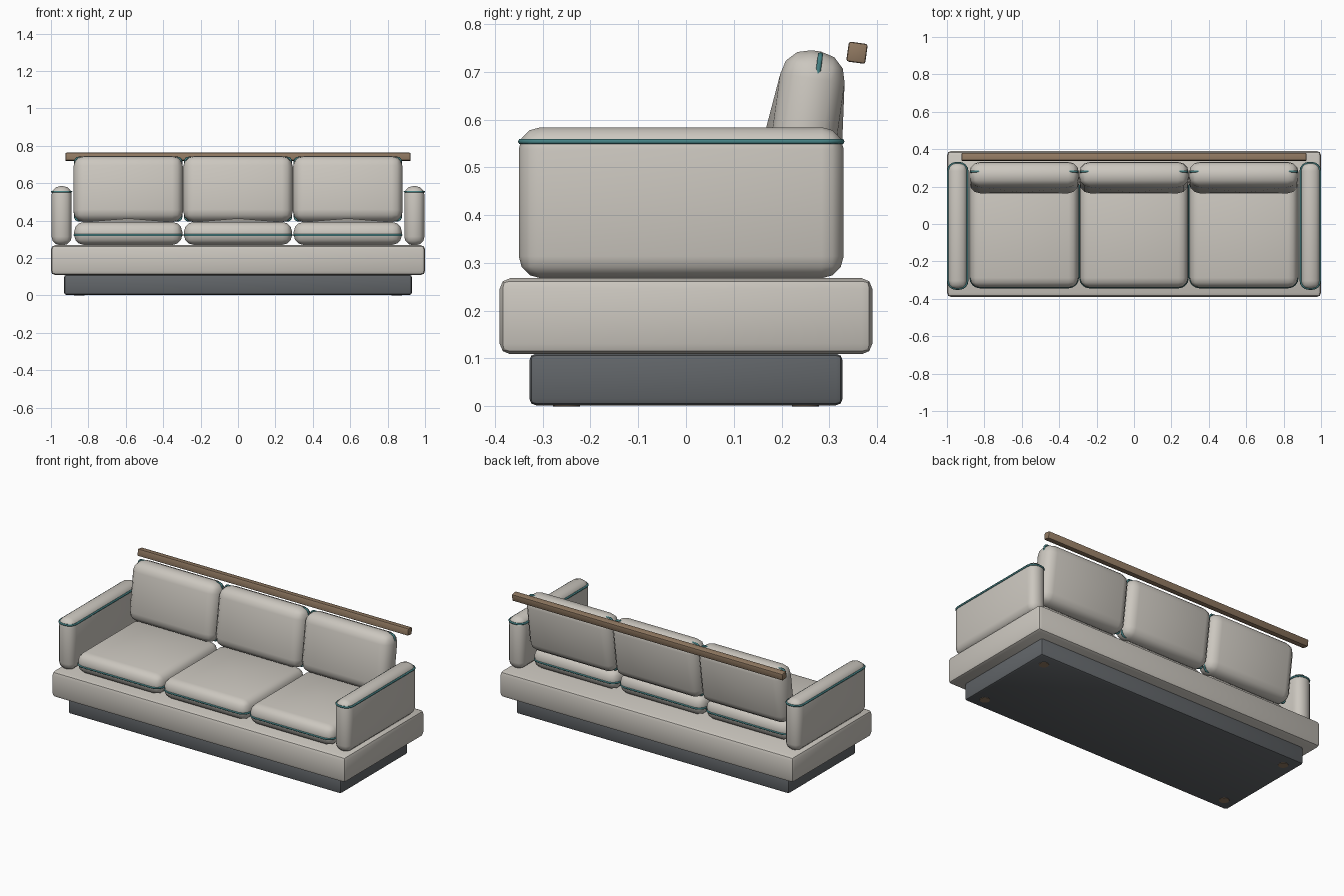
import bpy, bmesh, math
from mathutils import Matrix, Vector

if "Cube" in bpy.data.objects:
    bpy.data.objects.remove(bpy.data.objects["Cube"])


def material(name, rgb):
    m = bpy.data.materials.new(name)
    m.diffuse_color = (*rgb, 1)
    m.use_nodes = True
    m.node_tree.nodes["Principled BSDF"].inputs["Base Color"].default_value = m.diffuse_color
    return m


FABRIC = material("fabric", (0.60, 0.57, 0.52))
DARK = material("dark_base", (0.12, 0.13, 0.14))
TEAL = material("teal_piping", (0.06, 0.22, 0.23))
WOOD = material("wood", (0.28, 0.19, 0.12))


def finish(name, bm, mat, loc, tilt=0.0, angle=35):
    me = bpy.data.meshes.new(name)
    bm.to_mesh(me)
    bm.free()
    me.polygons.foreach_set("use_smooth", [True] * len(me.polygons))
    me.set_sharp_from_angle(angle=math.radians(angle))
    me.materials.append(mat)
    ob = bpy.data.objects.new(name, me)
    ob.location = loc
    ob.rotation_euler.x = tilt
    bpy.context.collection.objects.link(ob)
    return ob


def rounded_box(name, size, loc, bevel, seg, mat, tilt=0.0, crown=(0, 0), angle=35):
    """Bevelled box; crown raises the centre of the top and bottom faces."""
    bm = bmesh.new()
    bmesh.ops.create_cube(bm, size=1, matrix=Matrix.Diagonal((*size, 1)))
    bmesh.ops.bevel(bm, geom=bm.edges[:], offset=bevel, segments=seg,
                    profile=0.5, affect='EDGES')
    bm.normal_update()
    for sign, height in ((1, crown[0]), (-1, crown[1])):
        if height:
            big = max((f for f in bm.faces if f.normal.z * sign > 0.99),
                      key=lambda f: f.calc_area())
            v = bmesh.ops.poke(bm, faces=[big])["verts"][0]
            v.co.z += sign * height
    return finish(name, bm, mat, loc, tilt, angle)


def piping(name, hx, hy, corner, tube, loc, tilt=0.0):
    """Thin tube following a rounded rectangle in the local XY plane."""
    path = []
    for k, (sx, sy) in enumerate(((1, 1), (-1, 1), (-1, -1), (1, -1))):
        for i in range(5):
            a = math.pi / 2 * (k + i / 4)
            d = Vector((math.cos(a), math.sin(a), 0))
            c = Vector((sx * (hx - corner), sy * (hy - corner), 0))
            path.append((c + d * corner, d))
    bm = bmesh.new()
    sides = 6
    rings = []
    for p, d in path:
        ring = []
        for j in range(sides):
            t = 2 * math.pi * j / sides
            ring.append(bm.verts.new(p + d * tube * math.cos(t)
                                     + Vector((0, 0, tube * math.sin(t)))))
        rings.append(ring)
    for i, r in enumerate(rings):
        n = rings[(i + 1) % len(rings)]
        for j in range(sides):
            k = (j + 1) % sides
            bm.faces.new((r[j], n[j], n[k], r[k]))
    bmesh.ops.recalc_face_normals(bm, faces=bm.faces[:])
    return finish(name, bm, TEAL, loc, tilt, 70)


# Recessed plinth and upholstered base
rounded_box("plinth", (1.86, 0.656, 0.108), (0, 0, 0.056), 0.014, 2, DARK)
rounded_box("base", (2.0, 0.78, 0.159), (0, 0, 0.1885), 0.022, 2, FABRIC)

# Glide feet under the plinth
for i, (sx, sy) in enumerate(((-1, -1), (1, -1), (-1, 1), (1, 1))):
    bm = bmesh.new()
    bmesh.ops.create_cone(bm, cap_ends=True, segments=16, radius1=0.028,
                          radius2=0.028, depth=0.02)
    finish(f"foot_{i + 1}", bm, WOOD, (sx * 0.85, sy * 0.25, 0.01))

# Arms with piping round the top
for side, s in (("left", -1), ("right", 1)):
    rounded_box(f"{side}_arm", (0.108, 0.68, 0.316), (s * 0.943, -0.01, 0.426),
                0.046, 3, FABRIC)
    piping(f"{side}_arm_piping", 0.052, 0.336, 0.044, 0.006,
           (s * 0.943, -0.01, 0.554))

# Seat and back cushions; the back ones are stood up and lean backwards
LEAN = math.radians(8)
STAND = math.pi / 2 - LEAN
for i in range(3):
    x = (i - 1) * 0.587
    rounded_box(f"seat_cushion_{i + 1}", (0.578, 0.60, 0.122), (x, -0.04, 0.331),
                0.052, 3, FABRIC, crown=(0.02, 0))
    piping(f"seat_piping_{i + 1}", 0.287, 0.298, 0.05, 0.006, (x, -0.04, 0.322))
    centre = Vector((x, 0.248, 0.568))
    rounded_box(f"back_cushion_{i + 1}", (0.586, 0.355, 0.136), centre,
                0.058, 3, FABRIC, tilt=STAND, crown=(0.014, 0.012))
    seam = centre + Vector((0, 0.01, 0))
    piping(f"back_piping_{i + 1}", 0.284, 0.169, 0.02, 0.006, seam, STAND)

# Wooden rail behind the back cushions
rounded_box("back_rail", (1.844, 0.04, 0.042), (0, 0.358, 0.74), 0.005, 2, WOOD,
            tilt=-LEAN)
